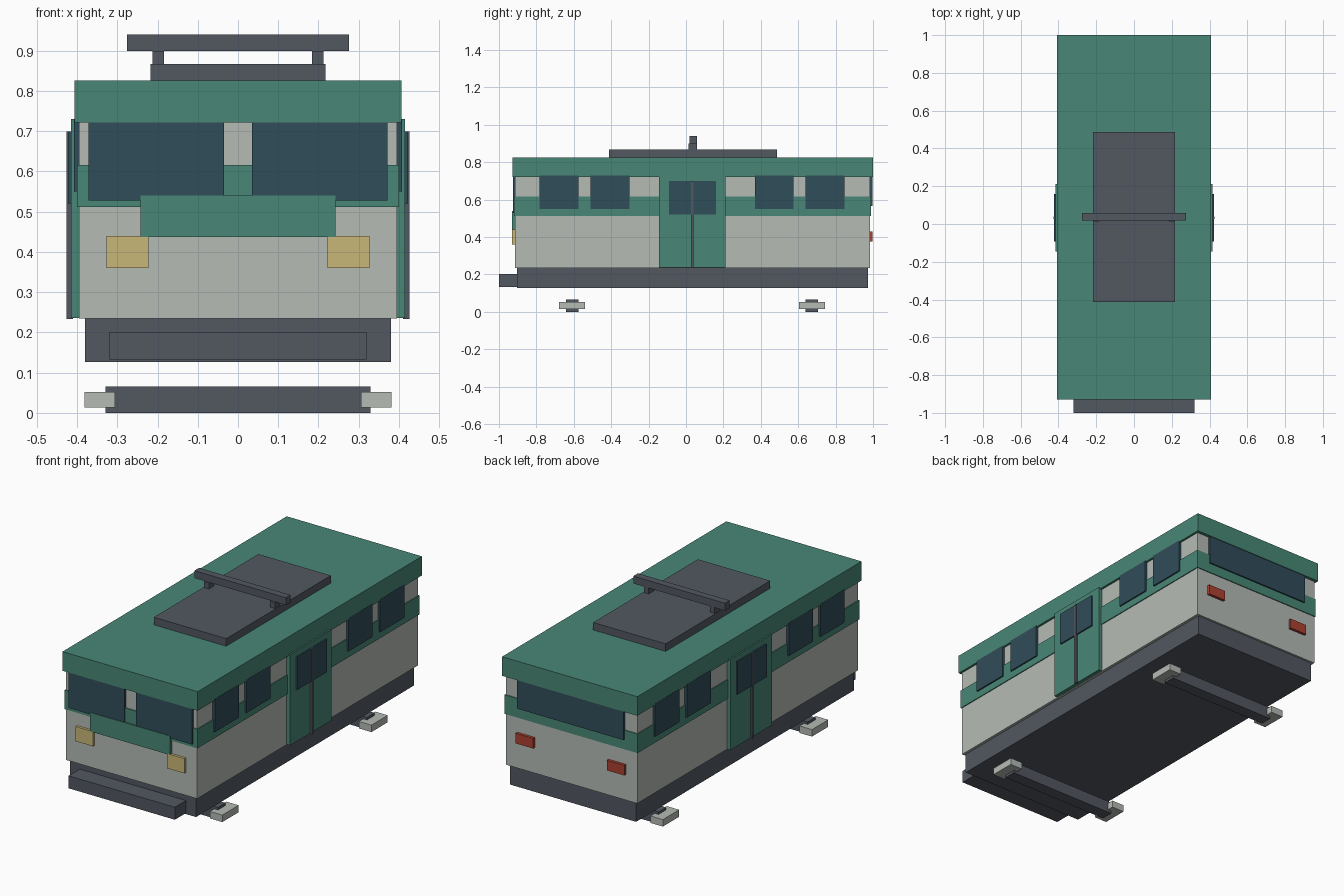
import bpy

if "Cube" in bpy.data.objects:
    bpy.data.objects.remove(bpy.data.objects["Cube"])


def material(name, r, g, b):
    """Flat colour from sRGB 0-255 values."""
    def lin(c):
        c /= 255
        return c / 12.92 if c <= 0.04045 else ((c + 0.055) / 1.055) ** 2.4
    m = bpy.data.materials.new(name)
    m.diffuse_color = (lin(r), lin(g), lin(b), 1)
    m.use_nodes = True
    m.node_tree.nodes["Principled BSDF"].inputs["Base Color"].default_value = m.diffuse_color
    return m


GREEN = material("green paint", 72, 135, 118)
GREY = material("light grey paint", 181, 187, 181)
DARK = material("dark slate", 82, 88, 97)
GLASS = material("blue glass", 48, 77, 90)
YELLOW = material("headlight yellow", 200, 183, 120)
RED = material("tail light red", 172, 64, 48)

FACES = [(0, 1, 3, 2), (4, 6, 7, 5), (0, 4, 5, 1),
         (2, 3, 7, 6), (0, 2, 6, 4), (1, 5, 7, 3)]


def box(name, mat, xs, ys, zs):
    """Box between the given limits on each axis."""
    mesh = bpy.data.meshes.new(name)
    mesh.from_pydata([(x, y, z) for x in xs for y in ys for z in zs], [], FACES)
    mesh.materials.append(mat)
    obj = bpy.data.objects.new(name, mesh)
    bpy.context.collection.objects.link(obj)
    return obj


def pair(name, mat, xs, ys, zs):
    """Box on the right plus its mirror on the left."""
    box(name + "_right", mat, xs, ys, zs)
    box(name + "_left", mat, (-xs[1], -xs[0]), ys, zs)


# Main shell
box("skirt", DARK, (-0.38, 0.38), (-0.904, 0.972), (0.127, 0.235))
box("body", GREY, (-0.395, 0.395), (-0.915, 0.983), (0.235, 0.73))
box("waist_band", GREEN, (-0.4, 0.4), (-0.92, 0.988), (0.512, 0.616))
box("roof", GREEN, (-0.407, 0.407), (-0.928, 1.0), (0.722, 0.826))

# Roof equipment
box("roof_pod", DARK, (-0.218, 0.218), (-0.413, 0.487), (0.826, 0.867))
pair("bar_post", DARK, (0.184, 0.213), (0.013, 0.058), (0.867, 0.9))
box("roof_bar", DARK, (-0.276, 0.276), (0.019, 0.059), (0.9, 0.94))

# Side windows
for i, (y0, y1) in enumerate([(-0.782, -0.574), (-0.51, -0.302),
                              (0.368, 0.576), (0.64, 0.848)]):
    pair(f"side_window_{i + 1}", GLASS, (0.39, 0.408), (y0, y1), (0.55, 0.73))

# Double doors
pair("door", GREEN, (0.39, 0.415), (-0.145, 0.211), (0.236, 0.73))
pair("door_glass", GLASS, (0.41, 0.423), (-0.092, 0.16), (0.521, 0.7))
pair("door_seam", DARK, (0.41, 0.426), (0.026, 0.04), (0.233, 0.7))

# Front end
pair("windshield", GLASS, (0.035, 0.372), (-0.926, -0.91), (0.528, 0.723))
box("front_panel", GREEN, (-0.242, 0.242), (-0.929, -0.91), (0.437, 0.54))
pair("headlight", YELLOW, (0.222, 0.327), (-0.929, -0.91), (0.36, 0.44))
box("bumper", DARK, (-0.32, 0.32), (-1.0, -0.9), (0.133, 0.201))

# Rear end
box("rear_window", GLASS, (-0.32, 0.32), (0.98, 0.996), (0.565, 0.723))
pair("tail_light", RED, (0.222, 0.327), (0.98, 0.998), (0.375, 0.43))

# Axles with flat block wheels
for end, y in (("front", -0.609), ("rear", 0.673)):
    box(end + "_axle", DARK, (-0.329, 0.329), (y - 0.033, y + 0.033), (0.0, 0.065))
    pair(end + "_wheel", GREY, (0.306, 0.381), (y - 0.07, y + 0.07), (0.014, 0.052))
